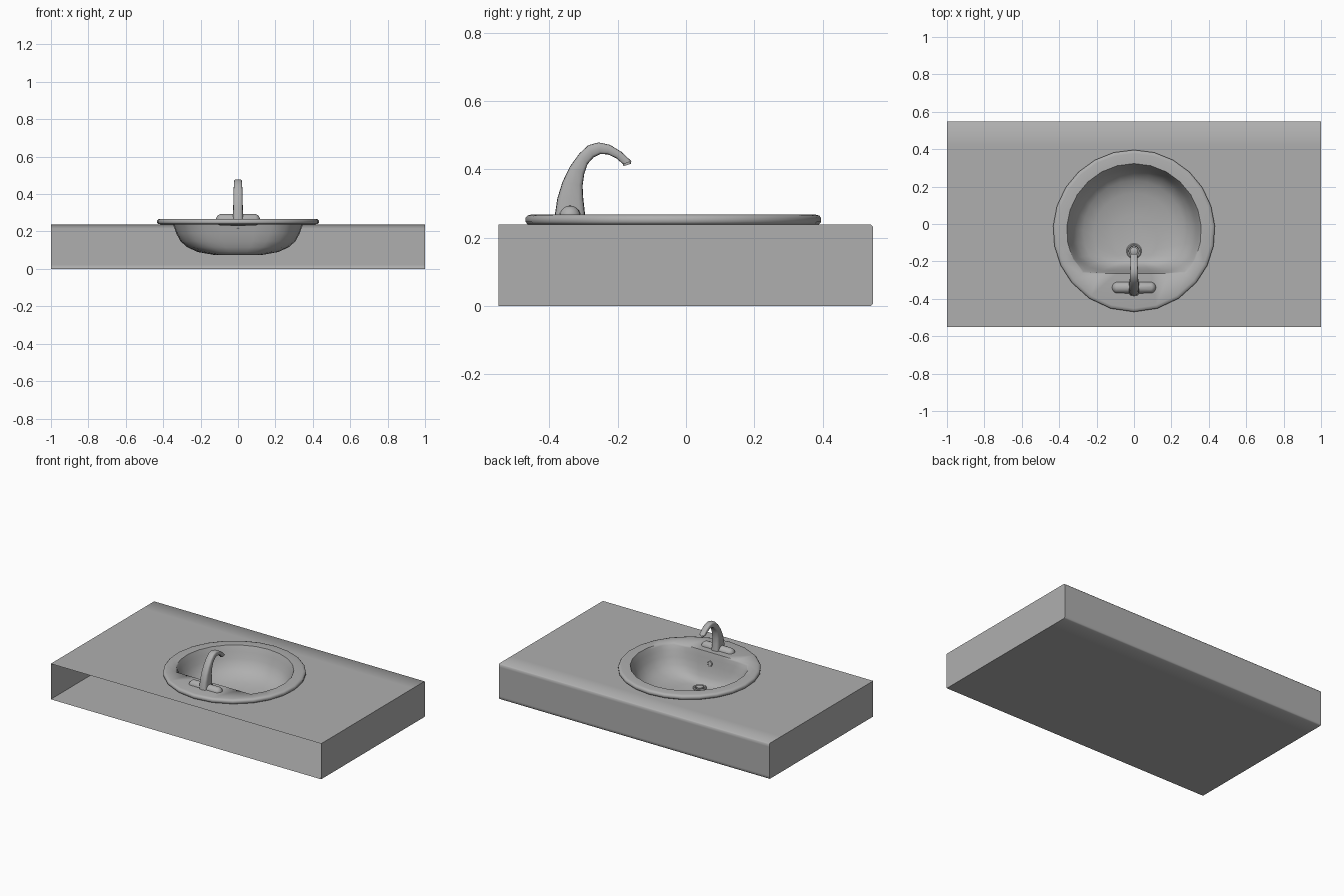
import bpy, bmesh
from math import sin, cos, pi, sqrt, atan2, radians
from mathutils import Matrix, Vector

if "Cube" in bpy.data.objects:
    bpy.data.objects.remove(bpy.data.objects["Cube"])

ARC, CHORD = 18, 6          # basin loop divisions: curved part and straight deck side
N = ARC + CHORD
CY = -0.037                 # basin centre in y
A0 = atan2(-0.23, 0.277)    # corner angle of the D shape

grey = bpy.data.materials.new("grey")
grey.diffuse_color = (0.43, 0.43, 0.43, 1)
grey.use_nodes = True
grey.node_tree.nodes["Principled BSDF"].inputs["Base Color"].default_value = grey.diffuse_color


def finish(name, bm, angle=40):
    bmesh.ops.recalc_face_normals(bm, faces=bm.faces)
    me = bpy.data.meshes.new(name)
    bm.to_mesh(me)
    bm.free()
    me.materials.append(grey)
    ob = bpy.data.objects.new(name, me)
    bpy.context.collection.objects.link(ob)
    bpy.ops.object.select_all(action='DESELECT')
    ob.select_set(True)
    bpy.context.view_layer.objects.active = ob
    bpy.ops.object.shade_smooth_by_angle(angle=radians(angle))
    return ob


def round_loop(r, z):
    pts = []
    for i in range(N):
        if i < ARC:
            a = A0 + (pi - 2 * A0) * i / ARC
        else:
            a = pi - A0 + (pi + 2 * A0) * (i - ARC) / CHORD
        pts.append((r * cos(a), CY + r * sin(a), z))
    return pts


def d_loop(r, c, f, z, soften):
    """Circle cut by a straight side at y = f, with its two corners softened."""
    x = sqrt(r * r - (f - c) ** 2)
    a0 = atan2(f - c, x)
    pts = []
    for i in range(ARC):
        a = a0 + (pi - 2 * a0) * i / ARC
        pts.append(Vector((r * cos(a), c + r * sin(a), z)))
    pts += [Vector((-x + 2 * x * i / CHORD, f, z)) for i in range(CHORD)]
    for k in (0, ARC):
        mid = (pts[k - 1] + pts[(k + 1) % N]) / 2
        pts[k] = pts[k].lerp(mid, soften)
    return pts


def loft(bm, loops, cap_start=False, cap_end=False):
    rings = [[bm.verts.new(p) for p in l] for l in loops]
    for a, b in zip(rings, rings[1:]):
        n = len(a)
        for i in range(n):
            j = (i + 1) % n
            bm.faces.new((a[i], a[j], b[j], b[i]))
    if cap_start:
        bm.faces.new(rings[0])
    if cap_end:
        bm.faces.new(rings[-1])


def lathe(name, profile, matrix, n=16):
    bm = bmesh.new()
    loft(bm, [[matrix @ Vector((r * cos(2 * pi * i / n), r * sin(2 * pi * i / n), z))
               for i in range(n)] for r, z in profile], cap_end=True)
    return finish(name, bm)


# Counter: thin shell, open at the front, with a round hole in the top
bm = bmesh.new()
prof = [(0.42, 0.238), (0.542, 0.238), (0.548, 0.232), (0.548, 0.215), (0.548, 0.022),
        (0.548, 0.006), (0.542, 0), (0.42, 0), (-0.55, 0), (-0.55, 0.238)]
left = [bm.verts.new((-1, y, z)) for y, z in prof]
right = [bm.verts.new((1, y, z)) for y, z in prof]
for i in range(8):
    bm.faces.new((left[i], left[i + 1], right[i + 1], right[i]))
bm.faces.new(left)
bm.faces.new(right)
hole = [bm.verts.new(p) for p in round_loop(0.4, 0.238)]
edges = [bm.edges.new((hole[i], hole[(i + 1) % N])) for i in range(N)]
edges += [bm.edges.get(e) or bm.edges.new(e) for e in (
    (left[0], right[0]), (left[9], right[9]), (left[0], left[9]), (right[0], right[9]))]
bmesh.ops.triangle_fill(bm, edges=edges, use_beauty=True, normal=(0, 0, 1))
finish("counter", bm, 50)

# Basin: rounded rim, flat deck and D-shaped bowl in one surface
bm = bmesh.new()
loops = [round_loop(r, z) for r, z in
         ((0.4, 0.238), (0.427, 0.239), (0.433, 0.246), (0.433, 0.258), (0.427, 0.265), (0.414, 0.268))]
loops += [d_loop(*p) for p in (
    (0.360, CY, -0.265, 0.268, 0), (0.355, CY, -0.262, 0.256, 0.2), (0.345, CY, -0.257, 0.23, 0.45),
    (0.331, CY, -0.250, 0.19, 0.6), (0.308, CY, -0.240, 0.148, 0.7), (0.272, -0.04, -0.228, 0.116, 0.7),
    (0.215, -0.05, -0.213, 0.090, 0.6), (0.125, -0.08, -0.190, 0.074, 0.4))]
loft(bm, loops, cap_end=True)
finish("basin", bm, 62)

# Drain ring with stopper, and overflow ring on the deck wall
lathe("drain", [(0.041, 0), (0.041, 0.007), (0.036, 0.011), (0.029, 0.009), (0.027, 0.002),
                (0.022, 0.002), (0.022, 0.013), (0.012, 0.018)],
      Matrix.Translation((0, -0.145, 0.075)))
lathe("overflow", [(0.019, -0.003), (0.019, 0.003), (0.016, 0.005), (0.012, 0.004), (0.011, 0.001)],
      Matrix.Translation((0, -0.251, 0.2)) @ Matrix.Rotation(radians(-78), 4, 'X'), 12)

# Faucet base: a half-sunk capsule
bm = bmesh.new()
bmesh.ops.create_uvsphere(bm, u_segments=20, v_segments=10, radius=0.032)
for v in bm.verts:
    if abs(v.co.x) > 1e-4:
        v.co.x += 0.086 if v.co.x > 0 else -0.086
    v.co += Vector((0, -0.34, 0.262))
finish("faucet_base", bm)

# Faucet spout: rounded sections between outer and inner side outlines (y, z, y, z, half width)
sections = [
    (-0.385, 0.262, -0.295, 0.262, 0.027), (-0.377, 0.315, -0.301, 0.315, 0.026),
    (-0.362, 0.363, -0.303, 0.352, 0.025), (-0.341, 0.407, -0.298, 0.387, 0.024),
    (-0.313, 0.446, -0.288, 0.416, 0.023), (-0.286, 0.471, -0.271, 0.435, 0.022),
    (-0.256, 0.479, -0.251, 0.445, 0.021), (-0.223, 0.472, -0.229, 0.444, 0.020),
    (-0.190, 0.452, -0.205, 0.433, 0.019), (-0.160, 0.424, -0.184, 0.415, 0.018)]
bm = bmesh.new()
loops = []
for y0, z0, y1, z1, w in sections:
    loop = []
    for i in range(16):
        c, s = cos(2 * pi * i / 16), sin(2 * pi * i / 16)
        c, s = [(1 if t > 0 else -1) * abs(t) ** 0.5 for t in (c, s)]
        t = (1 + s) / 2
        loop.append((w * c, y1 + (y0 - y1) * t, z1 + (z0 - z1) * t))
    loops.append(loop)
loft(bm, loops, True, True)
finish("faucet_spout", bm, 50)

# Nozzle at the spout tip
lathe("faucet_nozzle", [(0.012, 0.006), (0.012, -0.004), (0.008, -0.004), (0.008, 0.002)],
      Matrix.Translation((0, -0.173, 0.417)) @ Matrix.Rotation(radians(18), 4, 'X'), 12)
